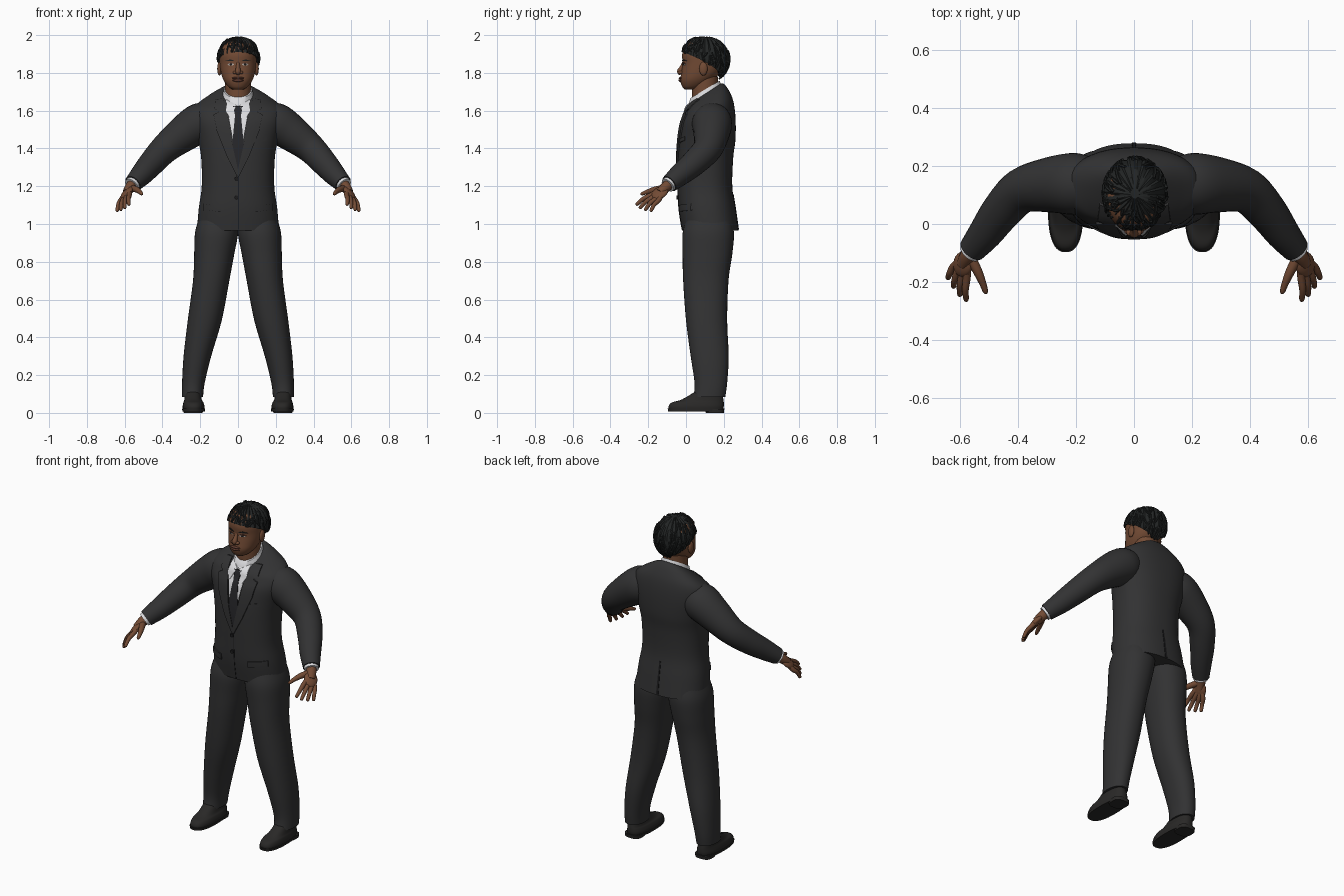
import bpy, bmesh, math, random
from math import sin, cos, pi
from mathutils import Vector, Matrix
from mathutils.bvhtree import BVHTree

random.seed(4)
cube = bpy.data.objects.get("Cube")
if cube:
    bpy.data.objects.remove(cube, do_unlink=True)


def material(name, r, g, b):
    m = bpy.data.materials.new(name)
    m.use_nodes = True
    m.diffuse_color = (r, g, b, 1)
    shader = m.node_tree.nodes["Principled BSDF"]
    shader.inputs["Base Color"].default_value = (r, g, b, 1)
    shader.inputs["Roughness"].default_value = 0.8
    return m


suit = material("charcoal cloth", .032, .032, .033)
seam = material("dark seam", .012, .012, .013)
shirt = material("white cotton", .72, .72, .74)
tie_black = material("black silk", .02, .02, .023)
skin = material("brown skin", .17, .07, .035)
lip = material("lip brown", .11, .042, .028)
hair_black = material("black hair", .016, .018, .018)
leather = material("black leather", .022, .021, .02)
eye_white = material("eye white", .4, .36, .32)


def finish(name, bm, mat, angle=50):
    """Turn a bmesh into a shaded object and return a tree for draping."""
    bmesh.ops.recalc_face_normals(bm, faces=bm.faces[:])
    tree = BVHTree.FromBMesh(bm)
    mesh = bpy.data.meshes.new(name)
    bm.to_mesh(mesh)
    bm.free()
    mesh.materials.append(mat)
    ob = bpy.data.objects.new(name, mesh)
    bpy.context.collection.objects.link(ob)
    bpy.ops.object.select_all(action='DESELECT')
    ob.select_set(True)
    bpy.context.view_layer.objects.active = ob
    bpy.ops.object.shade_smooth_by_angle(angle=math.radians(angle))
    return tree


def smooth(rows, k):
    """Catmull-Rom interpolation of rows of numbers."""
    out = []
    for i in range(len(rows) - 1):
        a, b, c, d = (rows[max(i - 1, 0)], rows[i], rows[i + 1], rows[min(i + 2, len(rows) - 1)])
        for j in range(k):
            t = j / k
            out.append([q + t / 2 * (r - p + t * (2*p - 5*q + 4*r - s + t * (3*q - p - 3*r + s)))
                        for p, q, r, s in zip(a, b, c, d)])
    return out + [list(rows[-1])]


def loft(bm, rings):
    """Skin a list of point rings and cap both ends."""
    loops = [[bm.verts.new(p) for p in ring] for ring in rings]
    n = len(loops[0])
    for a, b in zip(loops, loops[1:]):
        for i in range(n):
            bm.faces.new((a[i], a[(i + 1) % n], b[(i + 1) % n], b[i]))
    bm.faces.new(loops[0])
    bm.faces.new(loops[-1])


def layers(name, rows, mat, side=1, power=2.0, k=5, n=40):
    """Stack of level ovals: height, centre x, half width, front y, back y, slope."""
    rings = []
    for z, cx, rx, front, back, slope in smooth(rows, k):
        mid, ry, ring = (front + back) / 2, (back - front) / 2, []
        for i in range(n):
            c, s = cos(2 * pi * i / n), sin(2 * pi * i / n)
            x = math.copysign(abs(c) ** (2 / power), c) * rx
            y = math.copysign(abs(s) ** (2 / power), s) * ry
            ring.append((side * (cx + x), mid + y, z + slope * y))
        rings.append(ring)
    bm = bmesh.new()
    loft(bm, rings)
    return finish(name, bm, mat)


def tube(bm, rows, side=1, k=4, n=12):
    """Round tube through rows of x, y, z, radius."""
    pts = smooth(rows, k)
    pos = [Vector(p[:3]) for p in pts]
    rings, turn, old = [], None, None
    for i, p in enumerate(pts):
        t = (pos[min(i + 1, len(pos) - 1)] - pos[max(i - 1, 0)]).normalized()
        turn = old.rotation_difference(t) @ turn if old else t.to_track_quat('Z', 'Y')
        old = t
        ring = [pos[i] + turn @ Vector((cos(a), sin(a), 0)) * p[3]
                for a in (2 * pi * j / n for j in range(n))]
        rings.append([(side * v.x, v.y, v.z) for v in ring])
    loft(bm, rings)


def ball(bm, centre, size, axes=Matrix.Identity(3)):
    m = Matrix.Translation(centre) @ axes.to_4x4() @ Matrix.Diagonal((*size, 1))
    bmesh.ops.create_uvsphere(bm, u_segments=20, v_segments=12, radius=1, matrix=m)


def drape(name, outline, tree, mat, lift, side=1, facing=1):
    """Thin plate with an x-z outline, laid on a surface from front or back."""
    bm = bmesh.new()
    bm.faces.new([bm.verts.new((side * x, 0, z)) for x, z in outline])
    bmesh.ops.triangulate(bm, faces=bm.faces[:])
    for axis in (0, 2):
        values = [v.co[axis] for v in bm.verts]
        step = 0.015
        for i in range(math.ceil(min(values) / step), math.ceil(max(values) / step)):
            normal = Vector((0, 0, 0))
            normal[axis] = 1
            bmesh.ops.bisect_plane(bm, geom=bm.verts[:] + bm.edges[:] + bm.faces[:],
                                   plane_co=normal * (i * step), plane_no=normal)
    for v in bm.verts:
        hit = tree.ray_cast(Vector((v.co.x, -facing, v.co.z)), Vector((0, facing, 0)))[0]
        v.co.y = hit.y if hit else 0.1
    new = bmesh.ops.extrude_face_region(bm, geom=bm.faces[:])["geom"]
    for v in new:
        if isinstance(v, bmesh.types.BMVert):
            v.co.y -= facing * lift
    finish(name, bm, mat, 35)


def oval(cx, cz, rx, rz, n=14):
    return [(cx + rx * cos(2 * pi * i / n), cz + rz * sin(2 * pi * i / n)) for i in range(n)]


# Jacket body
jacket = layers("jacket", [
    (.965, 0, .217, -.02, .278, 0), (1.08, 0, .208, -.038, .262, 0), (1.2, 0, .192, -.043, .245, 0),
    (1.35, 0, .195, -.045, .25, 0), (1.45, 0, .212, -.04, .262, 0), (1.55, 0, .235, -.027, .262, .1),
    (1.62, 0, .225, -.005, .25, .25), (1.66, 0, .165, 0, .225, .45), (1.685, 0, .105, .01, .2, .6),
    (1.69, 0, .08, .02, .185, .65)], suit, power=2.3, n=64)

# Shirt front, tie and closing line
drape("shirt_front", [(-.065, 1.66), (0, 1.3), (.065, 1.66)], jacket, shirt, .002)
layers("shirt_collar", [(1.675, 0, .083, .012, .188, .65), (1.712, 0, .074, .022, .178, .6)], shirt, k=1)
drape("tie", [(-.016, 1.575), (.016, 1.575), (.034, 1.38), (0, 1.28), (-.034, 1.38)], jacket, tie_black, .005)
drape("tie_knot", [(-.026, 1.625), (.026, 1.625), (.015, 1.57), (-.015, 1.57)], jacket, tie_black, .009)
drape("front_closing", [(0, 1.26), (.004, 1.26), (.004, .97), (0, .97)], jacket, seam, .002)
drape("back_vent", [(-.004, 1.16), (.004, 1.16), (.007, .97), (-.007, .97)], jacket, seam, .003, facing=-1)
for i, z in enumerate((1.24, 1.14)):
    drape(f"jacket_button_{i + 1}", oval(-.008, z, .011, .011), jacket, seam, .008)
drape("breast_pocket", [(.09, 1.45), (.15, 1.462), (.15, 1.442), (.09, 1.43)], jacket, suit, .004)

# Head and neck
head = layers("head", [
    (1.712, 0, .028, -.006, .06, 0), (1.727, 0, .052, -.02, .09, 0), (1.76, 0, .076, -.03, .14, 0),
    (1.8, 0, .09, -.025, .18, 0), (1.85, 0, .097, -.018, .2, 0), (1.9, 0, .098, -.02, .21, 0),
    (1.95, 0, .08, .0, .19, 0), (1.98, 0, .04, .05, .14, 0)], skin, power=2.2, n=48)
bm = bmesh.new()
tube(bm, [(0, .105, 1.6, .072), (0, .1, 1.68, .068), (0, .1, 1.78, .07)], n=28)
finish("neck", bm, skin)
bm = bmesh.new()
tube(bm, [(0, -.008, 1.862, .008), (0, -.022, 1.83, .011), (0, -.033, 1.807, .015), (0, -.026, 1.793, .009)])
for s in (1, -1):
    ball(bm, (s * .016, -.027, 1.802), (.011, .014, .009))
finish("nose", bm, skin)
bm = bmesh.new()
ball(bm, (0, -.027, 1.772), (.033, .012, .007))
ball(bm, (0, -.027, 1.76), (.029, .013, .008))
finish("lips", bm, lip)

# Hair cap with ridges and short twisted locks
CENTRE = Vector((.003, .1, 1.872))


def on_scalp(turn, t, grow=0.0):
    """Point on the hair, from crown (t=0) down to the hairline (t=1)."""
    c = cos(turn)
    low = 1.858 + .07 * c - .016 * c * c
    polar = t * math.acos((low - CENTRE.z) / .123)
    out = sin(polar) ** 0.9
    return CENTRE + Vector(((.108 + grow) * out * sin(turn), -(.128 + grow) * out * c,
                            (.12 + grow) * cos(polar)))


bm = bmesh.new()
count = 72
rings = []
for j in range(1, 17):
    rings.append([on_scalp(2 * pi * i / count, j / 16, .003 * (i % 3 - 1) * min(1, j / 6)
                           + random.uniform(-.0015, .0015)) for i in range(count)])
rings.append([CENTRE + (p - CENTRE) * .85 for p in rings[-1]])
loft(bm, rings)
finish("hair_cap", bm, hair_black, 30)
bm = bmesh.new()
for i in range(110):
    turn, t = random.uniform(0, 2 * pi), math.sqrt(random.uniform(.02, .7))
    bend, reach = random.uniform(-.35, .35), random.uniform(.12, .28)
    rows = []
    for j in range(4):
        p = on_scalp(turn + bend * j / 3, min(t + reach * j / 3, 1.02), .003)
        rows.append((*p, .0052 if j < 3 else .003))
    tube(bm, rows, k=2, n=6)
finish("hair_locks", bm, hair_black, 40)

# Paired parts, left then right
for side, label in ((1, "left"), (-1, "right")):
    # Lapels, shirt collar points and pocket flaps
    drape(label + "_lapel", [(.078, 1.665), (.118, 1.66), (.125, 1.61), (.1, 1.595), (.13, 1.58), (.112, 1.49),
                             (.06, 1.36), (.004, 1.25), (-.004, 1.27), (.03, 1.42), (.05, 1.55)],
          jacket, suit, .008, side)
    drape(label + "_collar_point", [(.008, 1.63), (.06, 1.66), (.064, 1.6), (.044, 1.56)],
          jacket, shirt, .009, side)
    drape(label + "_pocket_flap", [(.09, 1.1), (.185, 1.108), (.185, 1.072), (.09, 1.065)],
          jacket, suit, .008, side)

    # Face details
    drape(label + "_eye", oval(.038, 1.845, .017, .0065), head, eye_white, .002, side)
    drape(label + "_iris", oval(.038, 1.845, .007, .006), head, seam, .004, side)
    drape(label + "_upper_lid", [(.018, 1.847), (.038, 1.856), (.058, 1.847), (.038, 1.851)],
          head, lip, .006, side)
    drape(label + "_brow", [(.014, 1.862), (.04, 1.872), (.066, 1.864), (.04, 1.864)],
          head, hair_black, .005, side)
    bm = bmesh.new()
    ball(bm, (side * .098, .092, 1.822), (.012, .022, .036))
    finish(label + "_ear", bm, skin)

    # Sleeve and shirt cuff
    bm = bmesh.new()
    tube(bm, [(.13, .135, 1.56, .085), (.2, .138, 1.535, .106), (.285, .135, 1.48, .096),
              (.385, .115, 1.4, .078), (.455, .045, 1.325, .069), (.51, -.03, 1.262, .059),
              (.557, -.088, 1.213, .047)], side, k=5, n=28)
    finish(label + "_sleeve", bm, suit)
    bm = bmesh.new()
    tube(bm, [(.54, -.07, 1.23, .041), (.564, -.097, 1.205, .04)], side, k=1, n=24)
    finish(label + "_shirt_cuff", bm, shirt)

    # Hand: palm, four fingers and thumb
    bm = bmesh.new()
    along = Vector((side * .04, -.07, -.06)).normalized()
    across = Vector((side * .05, .06, -.03))
    across = (across - along * across.dot(along)).normalized()
    axes = Matrix((along, across, along.cross(across))).transposed()
    ball(bm, (side * .588, -.138, 1.165), (.05, .04, .018), axes)
    tube(bm, [(.55, -.08, 1.22, .03), (.572, -.11, 1.193, .028), (.588, -.138, 1.165, .024)], side)
    wrist = Vector((.575, -.115, 1.19))
    for i, reach in enumerate((1, 1.1, 1.06, .95)):
        knuckle = Vector((.575, -.18, 1.155)).lerp(Vector((.617, -.142, 1.13)), i / 3)
        tip = Vector((.577, -.265, 1.1)).lerp(Vector((.642, -.19, 1.062)), i / 3)
        tip = knuckle.lerp(tip, reach)
        middle = knuckle.lerp(tip, .5) + Vector((.004, -.003, .006))
        tube(bm, [(*wrist, .013), (*knuckle, .0135), (*middle, .0115),
                  (*middle.lerp(tip, .85), .009), (*tip, .003)], side)
    tube(bm, [(.562, -.115, 1.19, .018), (.537, -.165, 1.182, .016), (.52, -.205, 1.17, .012),
              (.511, -.232, 1.16, .009), (.508, -.24, 1.156, .003)], side)
    finish(label + "_hand", bm, skin)

    # Trouser leg
    layers(label + "_trouser_leg", [
        (1.02, .11, .1, 0, .24, 0), (.95, .114, .114, -.018, .254, 0), (.84, .126, .106, -.018, .245, 0),
        (.7, .142, .096, -.015, .225, 0), (.49, .176, .09, 0, .218, 0), (.3, .215, .073, .025, .226, 0),
        (.16, .236, .06, .045, .218, 0), (.085, .241, .056, .04, .208, 0)], suit, side, power=2.2)

    # Shoe: upper, sole and heel
    layers(label + "_shoe", [
        (.016, .235, .056, -.09, .196, 0), (.035, .235, .058, -.092, .2, 0), (.055, .236, .053, -.075, .2, 0),
        (.072, .238, .046, -.02, .198, 0), (.12, .24, .04, .06, .19, 0)], leather, side, power=2.5)
    layers(label + "_sole", [(.008, .235, .059, -.094, .2, 0), (.022, .235, .061, -.097, .203, 0)],
           leather, side, power=2.5, k=1)
    layers(label + "_heel", [(0, .237, .05, .105, .2, 0), (.02, .237, .052, .1, .203, 0)],
           leather, side, power=3, k=1)
